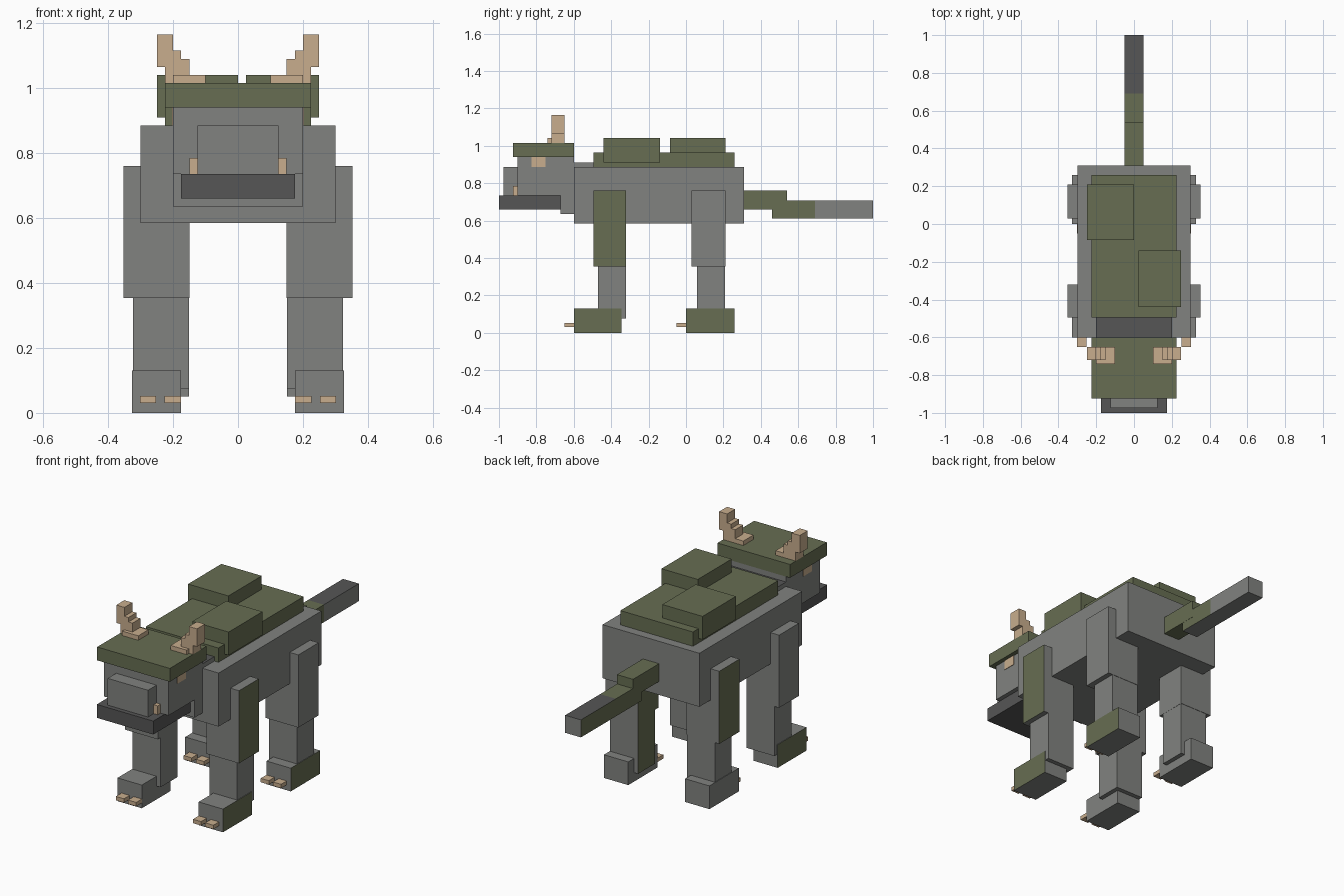
import bpy, bmesh
from mathutils import Vector

if "Cube" in bpy.data.objects:
    bpy.data.objects.remove(bpy.data.objects["Cube"])


def material(name, rgb):
    m = bpy.data.materials.new(name)
    m.use_nodes = True
    m.diffuse_color = (*rgb, 1)
    m.node_tree.nodes["Principled BSDF"].inputs["Base Color"].default_value = (*rgb, 1)
    return m


STONE = material("stone_gray", (0.22, 0.225, 0.215))
DARK = material("dark_gray", (0.092, 0.092, 0.092))
MOSS = material("moss_green", (0.135, 0.155, 0.085))
BONE = material("bone_tan", (0.58, 0.42, 0.27))

AXES = {"+x": Vector((1, 0, 0)), "-x": Vector((-1, 0, 0)), "+y": Vector((0, 1, 0)),
        "-y": Vector((0, -1, 0)), "+z": Vector((0, 0, 1)), "-z": Vector((0, 0, -1))}


def finish(name, bm, mats):
    me = bpy.data.meshes.new(name)
    bm.to_mesh(me)
    bm.free()
    for m in mats:
        me.materials.append(m)
    ob = bpy.data.objects.new(name, me)
    bpy.context.collection.objects.link(ob)
    return ob


def box(name, x, y, z, mat, sides=None):
    """Box from three ranges; sides maps a direction to another material."""
    sides = sides or {}
    mats = [mat] + [m for m in dict.fromkeys(sides.values()) if m != mat]
    bm = bmesh.new()
    bmesh.ops.create_cube(bm, size=1)
    lo, hi = (Vector(c) for c in zip(sorted(x), sorted(y), sorted(z)))
    for v in bm.verts:
        v.co = Vector([(lo[i] + hi[i]) / 2 + v.co[i] * (hi[i] - lo[i]) for i in range(3)])
    bm.normal_update()
    for f in bm.faces:
        for d, m in sides.items():
            if f.normal.dot(AXES[d]) > 0.9:
                f.material_index = mats.index(m)
    return finish(name, bm, mats)


def wide(half):
    return (-half, half)


# Body and mossy back
box("body", wide(0.30), (-0.60, 0.31), (0.585, 0.885), STONE)
box("back_moss", wide(0.225), (-0.495, 0.26), (0.88, 0.965), MOSS)
box("moss_mound_front", (0.025, 0.25), (-0.44, -0.14), (0.91, 1.04), MOSS)
box("moss_mound_rear", (-0.25, 0), (-0.085, 0.21), (0.91, 1.04), MOSS)

# Neck and head
box("neck", wide(0.20), (-0.67, -0.49), (0.635, 0.91), STONE, {"+z": DARK})
box("head", wide(0.20), (-0.90, -0.60), (0.735, 0.94), STONE)
box("snout", wide(0.125), (-0.975, -0.89), (0.735, 0.885), STONE)
box("jaw", wide(0.175), (-1.0, -0.67), (0.66, 0.735), DARK)
box("head_moss", wide(0.225), (-0.925, -0.60), (0.94, 1.015), MOSS)

# Stepped horn outline, in x and z
HORN = [(0.10, 1.015), (0.225, 1.015), (0.225, 1.065), (0.25, 1.065), (0.25, 1.165),
        (0.20, 1.165), (0.20, 1.115), (0.175, 1.115), (0.175, 1.09), (0.15, 1.09),
        (0.15, 1.04), (0.10, 1.04)]


def horn(name, s):
    bm = bmesh.new()
    face = bm.faces.new([bm.verts.new((s * x, -0.72, z)) for x, z in HORN])
    ext = bmesh.ops.extrude_face_region(bm, geom=[face])
    new = [g for g in ext["geom"] if isinstance(g, bmesh.types.BMVert)]
    bmesh.ops.translate(bm, verts=new, vec=(0, 0.07, 0))
    bmesh.ops.recalc_face_normals(bm, faces=bm.faces[:])
    finish(name, bm, [BONE])


# Paired parts: horns, eyes, tusks and legs
for side, s in (("left", 1), ("right", -1)):
    def mx(a, b):
        return (s * a, s * b)

    horn(side + "_horn", s)
    box(side + "_horn_base", mx(0.10, 0.20), (-0.74, -0.65), (1.015, 1.04), BONE)
    box(side + "_eye", mx(0.198, 0.203), (-0.825, -0.75), (0.885, 0.94), BONE)
    box(side + "_tusk", mx(0.125, 0.15), (-0.925, -0.895), (0.735, 0.785), BONE)

    # name, upper y, lower y, lower leg bottom, foot y
    for end, upper, lower, low, foot in (
            ("front", (-0.495, -0.32), (-0.47, -0.32), 0.075, (-0.60, -0.345)),
            ("rear", (0.03, 0.21), (0.06, 0.208), 0.05, (0, 0.26))):
        name = side + "_" + end
        if end == "rear":
            patch = {"-x": MOSS}
        else:
            patch = {"+x": MOSS} if s > 0 else {}
        inner = {"-x": MOSS} if end == "rear" and s > 0 else {}
        if s > 0:
            foot_patch = {"+x": MOSS}
        else:
            foot_patch = {"-x": MOSS} if end == "front" else {}
        box(name + "_upper_leg", mx(0.15, 0.353), upper, (0.353, 0.76), STONE, patch)
        box(name + "_lower_leg", mx(0.151, 0.324), lower, (low, 0.36), STONE, inner)
        box(name + "_foot", mx(0.176, 0.327), foot, (0, 0.13), STONE, foot_patch)
        for i, x in enumerate((0.176, 0.252)):
            box(f"{name}_toe_{i + 1}", mx(x, x + 0.05), (foot[0] - 0.05, foot[0]),
                (0.03, 0.052), BONE)

# Tail in two steps with a bare tip
box("tail_root", wide(0.05), (0.31, 0.54), (0.66, 0.76), MOSS)
box("tail_middle", wide(0.049), (0.46, 0.69), (0.61, 0.708), MOSS, {"-z": STONE})
box("tail_tip", wide(0.049), (0.69, 1.0), (0.61, 0.708), STONE, {"+z": DARK, "-x": MOSS})
